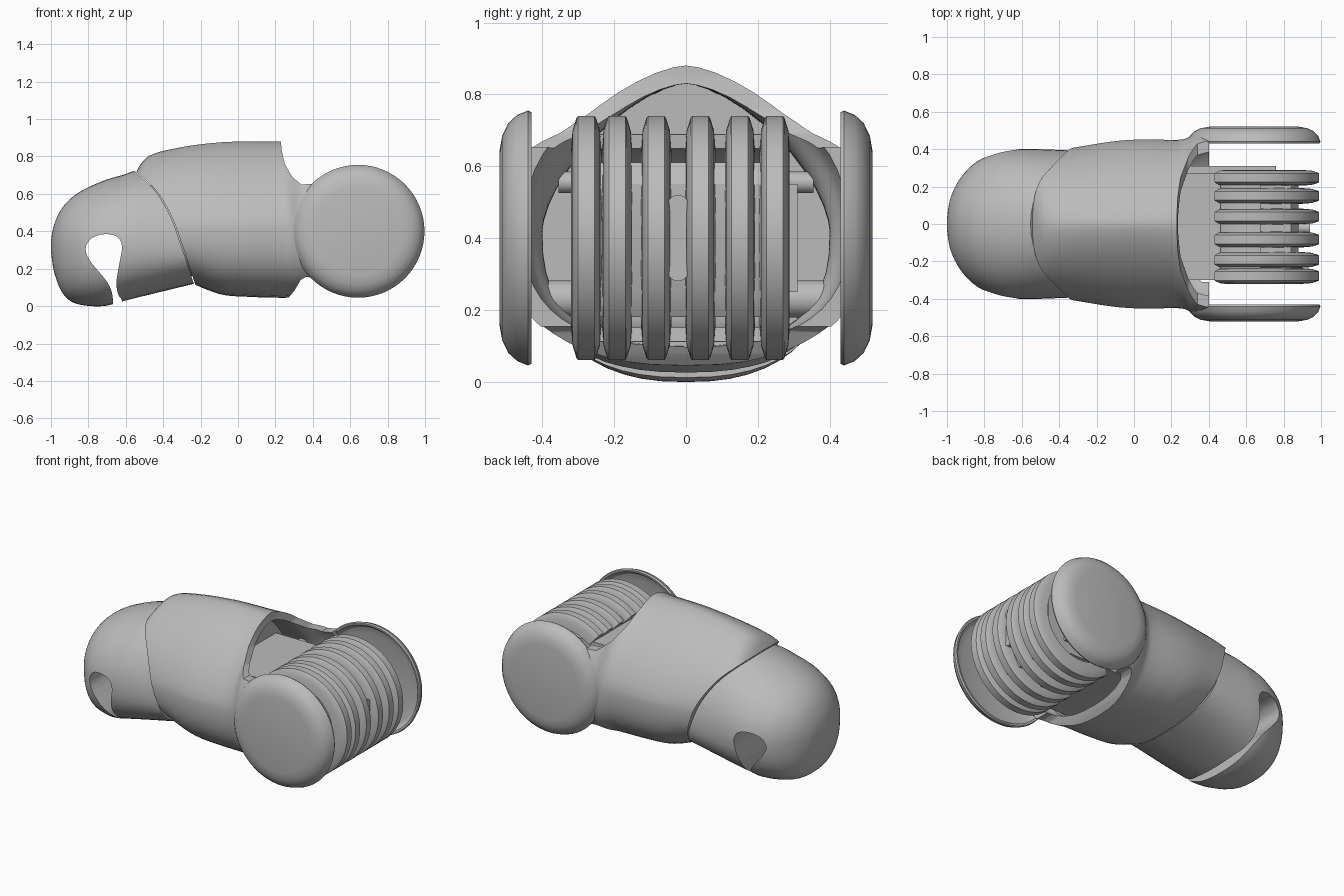
import bpy, bmesh, math

if "Cube" in bpy.data.objects:
    bpy.data.objects.remove(bpy.data.objects["Cube"])

grey = bpy.data.materials.new("plain grey")
grey.use_nodes = True
COLOUR = (0.5, 0.5, 0.5, 1)
grey.diffuse_color = COLOUR
grey.node_tree.nodes["Principled BSDF"].inputs["Base Color"].default_value = COLOUR

DRUM = (0.65, 0.40)    # drum axis, x and z
CHEEK = (0.642, 0.40)  # cheek axis, x and z


def mesh_object(name, points, faces):
    bm = bmesh.new()
    verts = [bm.verts.new(p) for p in points]
    for f in faces:
        bm.faces.new([verts[i] for i in f])
    bmesh.ops.remove_doubles(bm, verts=bm.verts, dist=0.0001)
    bmesh.ops.recalc_face_normals(bm, faces=bm.faces)
    mesh = bpy.data.meshes.new(name)
    bm.to_mesh(mesh)
    bm.free()
    mesh.materials.append(grey)
    obj = bpy.data.objects.new(name, mesh)
    bpy.context.collection.objects.link(obj)
    return obj


def bridge(name, rings, closed=False):
    """Skin a list of equal rings, capping the ends unless closed."""
    n, m = len(rings[0]), len(rings)
    faces = []
    for j in range(m if closed else m - 1):
        a, b = j * n, (j + 1) % m * n
        faces += [(a + i, a + (i + 1) % n, b + (i + 1) % n, b + i) for i in range(n)]
    if not closed:
        faces += [tuple(range(n)), tuple(range((m - 1) * n, m * n))]
    return mesh_object(name, [p for r in rings for p in r], faces)


def prism(name, outline, y0, y1):
    return bridge(name, [[(x, y, z) for x, z in outline] for y in (y0, y1)])


def sweep(name, section, axis, start=0, end=360, steps=64):
    """Turn a (radius, y) section about an axis along y."""
    full = end - start >= 360
    rings = []
    for k in range(steps if full else steps + 1):
        a = math.radians(start + (end - start) * k / steps)
        rings.append([(axis[0] + r * math.cos(a), y, axis[1] + r * math.sin(a)) for r, y in section])
    return bridge(name, rings, full)


def smooth_rows(rows, steps=5):
    """Catmull-Rom through rows of numbers."""
    out = []
    for i in range(len(rows) - 1):
        a, b, c, d = (rows[max(0, min(len(rows) - 1, i + k))] for k in (-1, 0, 1, 2))
        for s in range(steps):
            t = s / steps
            out.append([q + t / 2 * (r - p + t * (2 * p - 5 * q + 4 * r - u + t * (3 * (q - r) + u - p)))
                        for p, q, r, u in zip(a, b, c, d)])
    return out + [list(rows[-1])]


def signed_power(v, p):
    return math.copysign(abs(v) ** p, v)


def loft(name, rows, mid, low_power, inset=0, count=48):
    """Rows hold x, bottom, top, half width and upper roundness."""
    rings = []
    for x, bottom, top, width, power in rows:
        ring = []
        for i in range(count):
            t = 2 * math.pi * i / count
            s, c = math.sin(t), math.cos(t)
            p = 2 / (power if i <= count // 2 else low_power)
            h = (top - mid if s > 0 else mid - bottom) - inset
            ring.append((x, (width - inset) * signed_power(c, p), mid + h * signed_power(s, p)))
        rings.append(ring)
    return bridge(name, rings)


def cut(target, *cutters):
    bpy.context.view_layer.objects.active = target
    for c in cutters:
        mod = target.modifiers.new("cut", "BOOLEAN")
        mod.operation, mod.solver, mod.object = "DIFFERENCE", "EXACT", c
        bpy.ops.object.modifier_apply(modifier=mod.name)
        bpy.data.objects.remove(c)


# Curved seam between head and body
seam = smooth_rows([(-0.545, 0.72), (-0.44, 0.62), (-0.36, 0.49), (-0.31, 0.36), (-0.23, 0.12)])
seam = [(-0.66, 0.83)] + seam + [(-0.18, -0.03)]

# Head with hook-shaped slot
head = loft("head", smooth_rows([
    (-1, 0.29, 0.35, 0.03, 2), (-0.985, 0.19, 0.43, 0.125, 2), (-0.95, 0.09, 0.51, 0.21, 2),
    (-0.9, 0.03, 0.57, 0.28, 2), (-0.83, 0.005, 0.62, 0.34, 2), (-0.72, 0, 0.67, 0.388, 2),
    (-0.62, 0.025, 0.7, 0.4, 2), (-0.5, 0.055, 0.73, 0.4, 2), (-0.15, 0.14, 0.74, 0.385, 2)]), 0.32, 2.4)
hook = smooth_rows([(-0.67, -0.05), (-0.67, 0.05), (-0.7, 0.13), (-0.79, 0.24), (-0.815, 0.31), (-0.78, 0.365),
                    (-0.71, 0.385), (-0.645, 0.37), (-0.62, 0.32), (-0.63, 0.25), (-0.65, 0.13),
                    (-0.64, 0.06), (-0.62, 0.03), (-0.61, -0.05)], 3)
cut(head, prism("hook_cutter", hook, -1, 1),
    prism("seam_cutter", [(x - 0.006, z) for x, z in seam] + [(0.2, -0.03), (0.2, 0.83)], -1, 1))

# Joint core that closes the seam gap
loft("joint_core", [(-0.5, 0.12, 0.64, 0.35, 2), (-0.2, 0.17, 0.72, 0.36, 2)], 0.35, 2.4)

# Body shell, hollow, its side walls flaring into the cheeks
rows = smooth_rows([
    (-0.56, 0.2, 0.69, 0.36, 2), (-0.48, 0.18, 0.8, 0.38, 1.7), (-0.3, 0.14, 0.85, 0.412, 1.55),
    (-0.1, 0.065, 0.875, 0.443, 1.5), (0.05, 0.05, 0.88, 0.452, 1.5), (0.2, 0.045, 0.88, 0.45, 1.55),
    (0.27, 0.045, 0.88, 0.455, 1.7), (0.33, 0.048, 0.87, 0.485, 2.1), (0.4, 0.05, 0.86, 0.502, 2.3)])
body = loft("body_shell", rows, 0.42, 2.6)
hollow = [r for r in rows if r[0] > 0.07] + [[0.45, 0.05, 0.86, 0.505, 2.3]]
top_opening = [(0.225, 1), (0.232, 0.84), (0.25, 0.76), (0.29, 0.69), (0.34, 0.65), (0.5, 0.66), (0.5, 1)]
low_opening = [(0.26, -0.1), (0.27, 0.045), (0.3, 0.08), (0.335, 0.14), (0.36, 0.155), (0.5, 0.15), (0.5, -0.1)]
cut(body, prism("front_cutter", seam + [(-0.8, -0.03), (-0.8, 0.83)], -1, 1),
    loft("hollow_cutter", hollow, 0.42, 2.6, 0.05),
    prism("top_cutter", top_opening, -1, 1),
    prism("low_cutter", low_opening, -1, 1))

# Round cheeks, dished on the inside
dish = [(0, 0.52), (0.24, 0.52), (0.285, 0.512), (0.32, 0.495), (0.343, 0.47), (0.355, 0.44),
        (0.35, 0.43), (0.338, 0.432), (0.315, 0.46), (0.27, 0.475), (0, 0.475)]
for side, label in ((1, "back"), (-1, "front")):
    sweep(label + "_cheek", [(r, side * y) for r, y in dish], CHEEK)

# Drum ribs, tapered toward the rim
half = [(0.25, 0.042), (0.3, 0.038), (0.335, 0.027), (0.34, 0.023)]
for i, y in enumerate((-0.278, -0.192, -0.083, 0.04, 0.15, 0.247)):
    section = [(r, y - w) for r, w in half] + [(r, y + w) for r, w in reversed(half)]
    sweep(f"drum_rib_{i + 1}", section, DRUM, -130, 130, 48)

# Bars joining the rib ends
for name, start, end in (("upper_rib_bar", 85, 130), ("lower_rib_bar", -130, -85)):
    sweep(name, [(0.25, -0.31), (0.29, -0.31), (0.29, 0.28), (0.25, 0.28)], DRUM, start, end, 20)

# Rounded key between the middle ribs
key = [(0.03 * math.cos(a) - 0.022, z + 0.03 * math.sin(a))
       for z, first in ((0.49, 0), (0.31, math.pi)) for a in [first + math.pi * k / 10 for k in range(11)]]
bridge("drum_key", [[(x, y, z) for y, z in key] for x in (0.86, 0.94)])

# Inner block running from the body into the drum, side plate and cross tubes
prism("inner_block", [(0.05, 0.18), (0.84, 0.18), (0.88, 0.25), (0.88, 0.55), (0.84, 0.61), (0.05, 0.61)], -0.3, 0.27)
prism("side_plate", [(0.28, 0.25), (0.76, 0.25), (0.76, 0.55), (0.28, 0.55)], 0.27, 0.31)
for name, radius, length, axis in (("lower_tube", 0.052, 0.385, (0.24, 0.23)), ("upper_tube", 0.03, 0.355, (0.22, 0.555))):
    sweep(name, [(0, -length), (radius, -length), (radius, length), (0, length)], axis, steps=24)

# Smooth shading with crisp edges
bpy.ops.object.select_all(action="DESELECT")
for obj in bpy.context.scene.objects:
    if obj.type == "MESH":
        obj.select_set(True)
        bpy.context.view_layer.objects.active = obj
bpy.ops.object.shade_smooth_by_angle(angle=math.radians(32))
